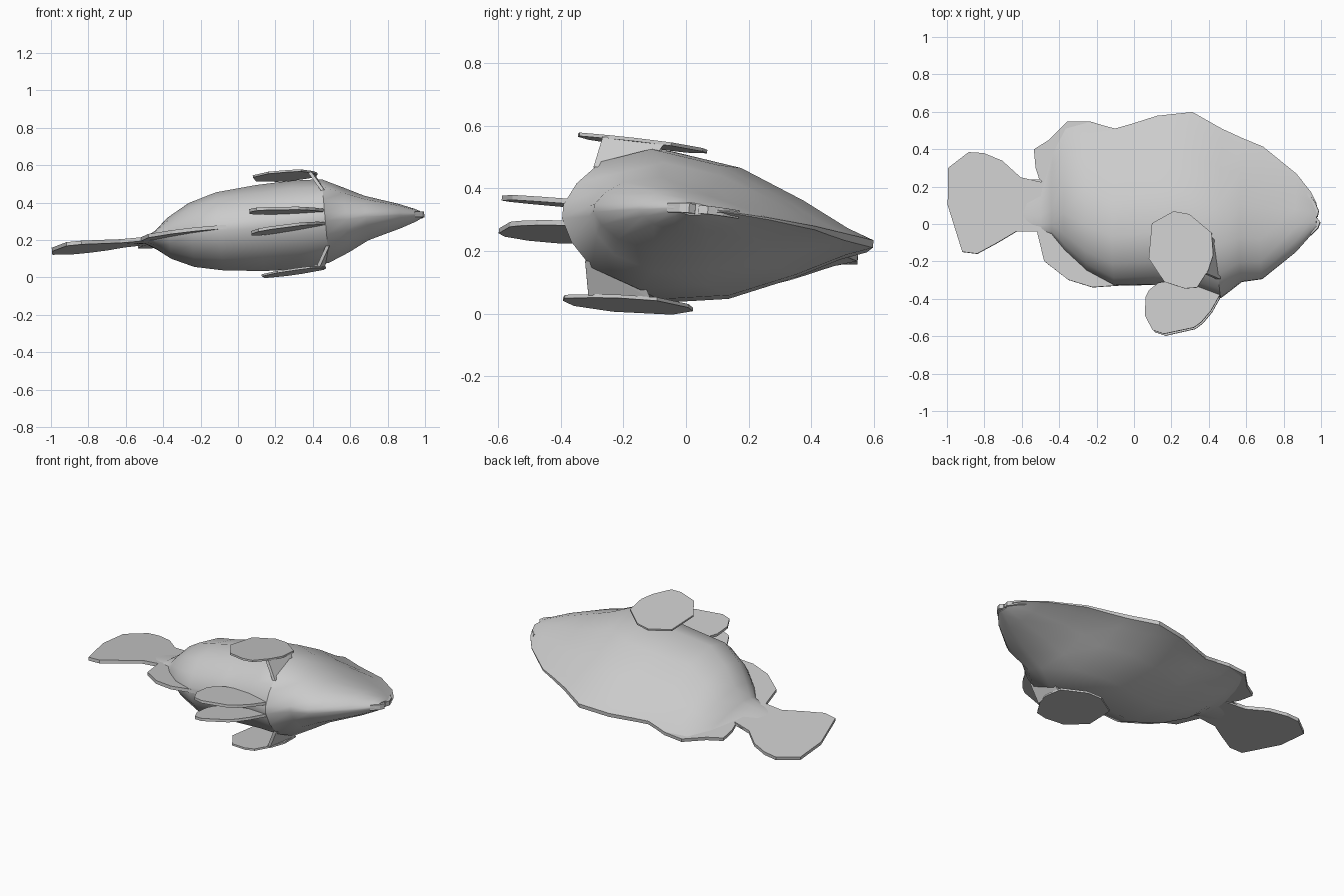
import bpy, bmesh
from math import radians

cube = bpy.data.objects.get("Cube")
if cube:
    bpy.data.objects.remove(cube)

grey = bpy.data.materials.new("light_grey")
grey.use_nodes = True
colour = (0.6, 0.6, 0.6, 1)
grey.diffuse_color = colour
grey.node_tree.nodes["Principled BSDF"].inputs["Base Color"].default_value = colour

# The fish lies on its side, its middle plane slightly tilted
TILT = (-0.09, -0.09, 0)
HEIGHT = 0.248


def finish(name, bm, mirror=False):
    bmesh.ops.recalc_face_normals(bm, faces=bm.faces)
    mesh = bpy.data.meshes.new(name)
    bm.to_mesh(mesh)
    bm.free()
    mesh.materials.append(grey)
    ob = bpy.data.objects.new(name, mesh)
    bpy.context.collection.objects.link(ob)
    ob.location.z = HEIGHT
    ob.rotation_euler = TILT
    if mirror:
        mod = ob.modifiers.new("both_sides", 'MIRROR')
        mod.use_axis = (False, False, True)
        mod.use_mirror_merge = False
    return ob


def flat(x, y):
    return 0


def slab(name, outline, thick, depth=flat, mirror=False):
    """Thin plate; depth(x, y) is its distance from the middle plane."""
    bm = bmesh.new()
    rings = [[bm.verts.new((x, y, depth(x, y) + s * thick / 2)) for x, y in outline]
             for s in (-1, 1)]
    n = len(outline)
    for ring in rings:
        bm.faces.new(ring)
    for i in range(n):
        j = (i + 1) % n
        bm.faces.new((rings[0][i], rings[0][j], rings[1][j], rings[1][i]))
    return finish(name, bm, mirror)


# Body: sections from tail root to mouth (x, belly y, back y, half width)
stations = [
    (-0.60, -0.03, 0.24, 0.010), (-0.50, -0.04, 0.24, 0.016),
    (-0.44, -0.06, 0.42, 0.05), (-0.37, -0.14, 0.53, 0.11),
    (-0.25, -0.25, 0.55, 0.172), (-0.10, -0.33, 0.51, 0.21),
    (0.12, -0.325, 0.58, 0.232), (0.31, -0.34, 0.60, 0.238),
    (0.47, -0.395, 0.51, 0.225), (0.58, -0.31, 0.46, 0.175),
    (0.69, -0.295, 0.415, 0.12), (0.87, -0.15, 0.27, 0.065),
    (0.95, -0.06, 0.17, 0.035), (0.98, -0.03, 0.11, 0.02)]
# Section shape: (height from belly to back, share of half width)
section = [(0, 0.1), (0.04, 0.42), (0.12, 0.76), (0.29, 1), (0.53, 0.86),
           (0.75, 0.5), (0.91, 0.18), (1, 0.05)]
loop = section + [(t, -w) for t, w in reversed(section)]

bm = bmesh.new()
rings = [[bm.verts.new((x, lo + t * (hi - lo), w * half)) for t, w in loop]
         for x, lo, hi, half in stations]
for a, b in zip(rings, rings[1:]):
    for i in range(len(loop)):
        j = (i + 1) % len(loop)
        bm.faces.new((a[i], a[j], b[j], b[i]))
bm.faces.new(rings[0])
bm.faces.new(rings[-1])
body = finish("body", bm)
for o in bpy.context.selected_objects:
    o.select_set(False)
body.select_set(True)
bpy.context.view_layer.objects.active = body
bpy.ops.object.shade_smooth_by_angle(angle=radians(35))

# Middle fins
slab("tail_fin", [(-0.48, 0.22), (-0.61, 0.25), (-0.71, 0.34), (-0.81, 0.38), (-0.89, 0.385),
                  (-1, 0.3), (-1, 0.1), (-0.92, -0.15), (-0.84, -0.16), (-0.73, -0.1),
                  (-0.63, -0.04), (-0.48, -0.04)], 0.02)
slab("back_fin", [(0.1, 0.57), (-0.11, 0.51), (-0.24, 0.55), (-0.36, 0.55), (-0.46, 0.45),
                  (-0.54, 0.4), (-0.53, 0.3), (-0.51, 0.24), (-0.4, 0.15), (0.1, 0.3)], 0.02)
slab("belly_fin", [(-0.3, 0), (-0.52, -0.04), (-0.48, -0.2), (-0.35, -0.3), (-0.22, -0.34),
                   (0, -0.325), (0, -0.1)], 0.02)

# Lips with a small notch between them
slab("upper_lip", [(0.93, 0.17), (0.97, 0.12), (0.992, 0.07), (0.985, 0.04), (0.94, 0.04)], 0.026)
slab("lower_lip", [(0.94, 0.03), (0.985, 0.03), (1, 0.01), (0.99, -0.02), (0.95, -0.06)], 0.03)

# Side fins, each with a root joining it to the flank
slab("side_fin", [(0.12, -0.02), (0.235, 0.045), (0.32, 0.03), (0.44, -0.07), (0.45, -0.19),
                  (0.425, -0.27), (0.365, -0.365), (0.3, -0.37), (0.19, -0.335), (0.105, -0.21)],
     0.011, lambda x, y: 0.259 - 0.04 * (x - 0.275) - 0.03 * (y + 0.175), True)
bm = bmesh.new()
for x, y, z in [(0.44, -0.09, 0.252), (0.42, -0.29, 0.255), (0.475, -0.13, 0.18), (0.48, -0.31, 0.15)]:
    for dx in (0, -0.02):
        bm.verts.new((x + dx, y, z))
bmesh.ops.convex_hull(bm, input=bm.verts)
finish("side_fin_root", bm, True)

# Paired lower fins
slab("lower_fin", [(0.07, -0.4), (0.09, -0.36), (0.14, -0.32), (0.3, -0.3), (0.47, -0.38), (0.42, -0.47),
                   (0.37, -0.53), (0.33, -0.56), (0.17, -0.595), (0.11, -0.575), (0.07, -0.5)],
     0.016, lambda x, y: 0.057 - 0.06 * (x - 0.1), True)
